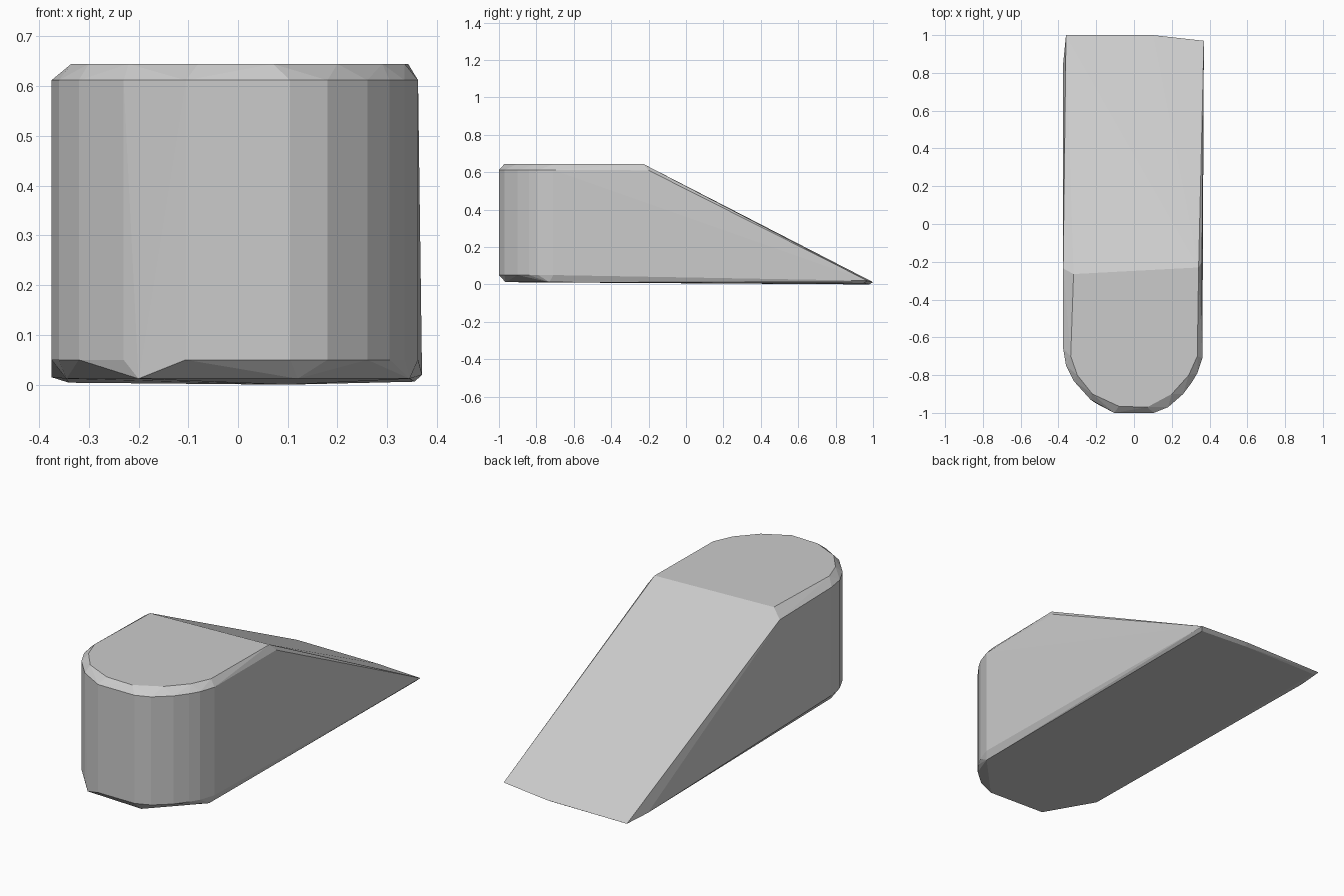
import bpy
import bmesh

cube = bpy.data.objects.get("Cube")
if cube:
    bpy.data.objects.remove(cube, do_unlink=True)

# Plain grey
grey = bpy.data.materials.new("plain_grey")
grey.use_nodes = True
colour = (0.6, 0.6, 0.6, 1)
grey.diffuse_color = colour
grey.node_tree.nodes["Principled BSDF"].inputs["Base Color"].default_value = colour

# Rounded nose outline, from the right side round to the left side
nose = [(-.375, -.66), (-.36, -.75), (-.32, -.83), (-.23, -.93), (-.105, -1),
        (.105, -1), (.18, -.97), (.26, -.9), (.305, -.84), (.335, -.79), (.362, -.71)]
# Flat top, inset from the nose, ending at the crest of the ramp
top = [(-.32, -.265), (-.335, -.7), (-.3, -.8), (-.22, -.9), (-.08, -.965),
       (.07, -.97), (.2, -.9), (.29, -.8), (.335, -.7), (.342, -.23)]
# Underside, inset from the nose and rounded at the front
underside = [(-.345, -.7), (-.2, -.95), (.12, -.965), (.345, -.73)]

points = [(x, y, z) for x, y in nose for z in (.05, .612)]
points += [(x, y, .645) for x, y in top]
points += [(x, y, .012) for x, y in underside]
# Side shoulders at the crest, then the thin back edge of the ramp
points += [(-.375, -.235, .605), (.36, -.2, .61)]
points += [(-.36, 1, .012), (.1, 1, .012), (.37, .97, .02), (-.375, .85, .015),
           (-.34, .98, .004), (.1, .98, 0), (.355, .95, .006)]

# Faceted block wrapped tightly round the outlines
bm = bmesh.new()
for p in points:
    bm.verts.new(p)
hull = bmesh.ops.convex_hull(bm, input=bm.verts)
loose = {v for v in hull["geom_interior"] + hull["geom_unused"]
         if isinstance(v, bmesh.types.BMVert) and not v.link_faces}
bmesh.ops.delete(bm, geom=list(loose), context="VERTS")
bmesh.ops.dissolve_limit(bm, angle_limit=.01, verts=bm.verts, edges=bm.edges)
bmesh.ops.recalc_face_normals(bm, faces=bm.faces)

mesh = bpy.data.meshes.new("wedge_block")
bm.to_mesh(mesh)
bm.free()
mesh.materials.append(grey)
block = bpy.data.objects.new("wedge_block", mesh)
bpy.context.collection.objects.link(block)
